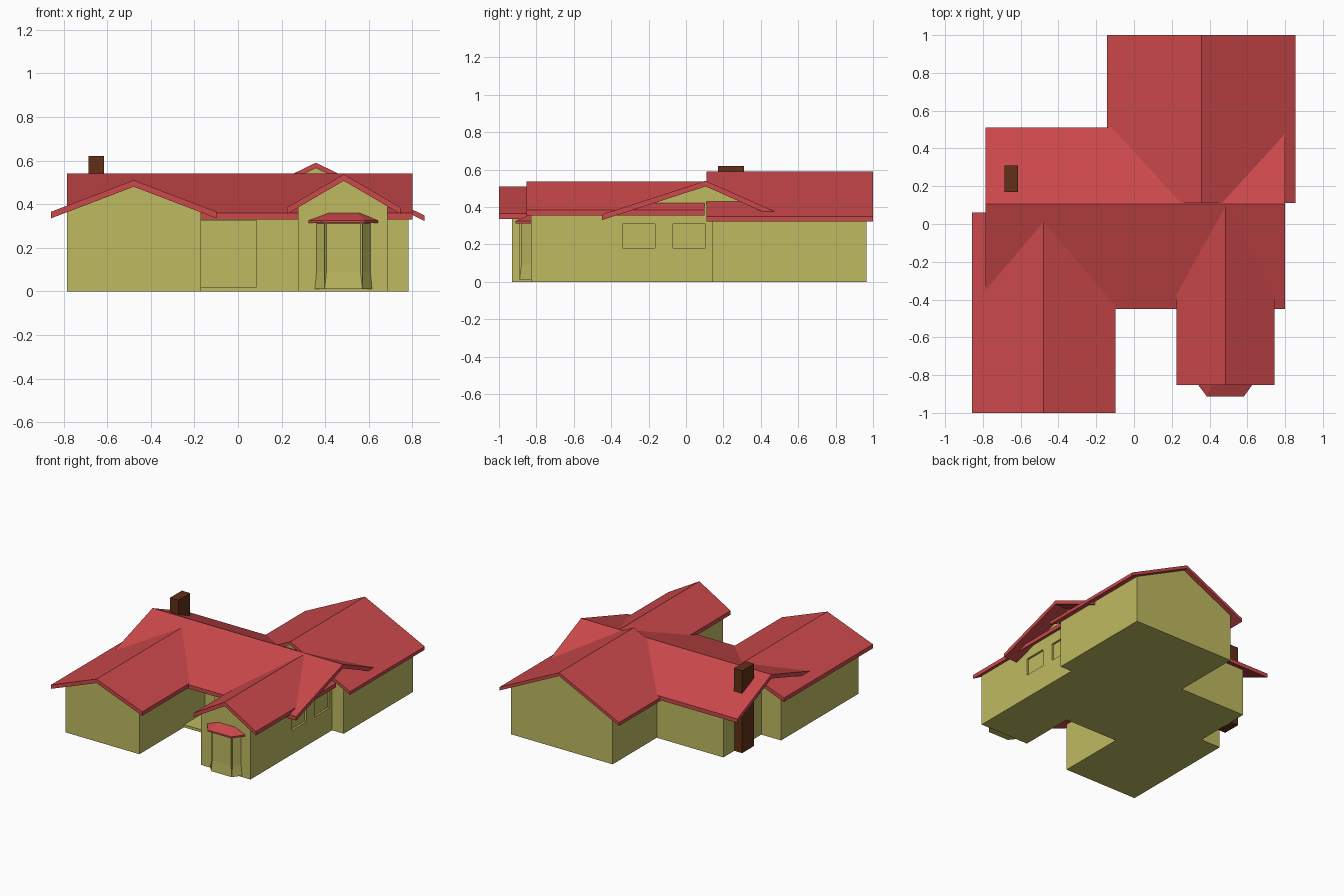
import bpy, bmesh
from mathutils import Vector

if "Cube" in bpy.data.objects:
    bpy.data.objects.remove(bpy.data.objects["Cube"])


def material(name, rgb):
    m = bpy.data.materials.new(name)
    m.diffuse_color = (*rgb, 1)
    m.use_nodes = True
    m.node_tree.nodes["Principled BSDF"].inputs["Base Color"].default_value = m.diffuse_color
    return m


RED = material("roof_red", (0.60, 0.065, 0.07))
YELLOW = material("wall_yellow", (0.52, 0.49, 0.12))
BROWN = material("chimney_brown", (0.12, 0.03, 0.008))


def finish(name, bm, mat):
    bmesh.ops.recalc_face_normals(bm, faces=bm.faces)
    me = bpy.data.meshes.new(name)
    bm.to_mesh(me)
    bm.free()
    ob = bpy.data.objects.new(name, me)
    bpy.context.collection.objects.link(ob)
    if mat:
        me.materials.append(mat)
    return ob


def extrude(name, profile, place, a, b, mat):
    """Extrude a 2D profile from a to b; place maps (u, v, w) to xyz."""
    bm = bmesh.new()
    f = bm.faces.new([bm.verts.new(place(u, v, a)) for u, v in profile])
    geo = bmesh.ops.extrude_face_region(bm, geom=[f])["geom"]
    move = Vector(place(0, 0, b)) - Vector(place(0, 0, a))
    bmesh.ops.translate(bm, vec=move, verts=[g for g in geo if isinstance(g, bmesh.types.BMVert)])
    return finish(name, bm, mat)


along_x = lambda u, v, w: (w, u, v)
along_y = lambda u, v, w: (u, w, v)
along_z = lambda u, v, w: (u, v, w)


def box(name, x, y, z, mat):
    return extrude(name, [(x[0], y[0]), (x[1], y[0]), (x[1], y[1]), (x[0], y[1])], along_z, *z, mat)


def gabled_part(name, place, ridge, eave0, eave1, roof_span, wall, wall_span, t=0.03):
    """Chevron roof slab plus pentagon wall block; ridge and eaves are (across, height)."""
    profile = [eave0, ridge, eave1] + [(u, z - t) for u, z in (eave1, ridge, eave0)]
    extrude(name + "_roof", profile, place, *roof_span, RED)

    def under(u):
        e = eave0 if u < ridge[0] else eave1
        return ridge[1] + (e[1] - ridge[1]) * (u - ridge[0]) / (e[0] - ridge[0]) - t * 0.8
    w0, w1 = wall
    body = [(w0, 0), (w1, 0), (w1, under(w1)), (ridge[0], under(ridge[0])), (w0, under(w0))]
    return extrude(name + "_walls", body, place, *wall_span, YELLOW)


# House wings
main = gabled_part("main_house", along_x, (0.105, 0.54), (-0.45, 0.36), (0.51, 0.36),
                   (-0.785, 0.80), (-0.40, 0.44), (-0.62, 0.685))
gabled_part("left_wing", along_y, (-0.478, 0.51), (-0.857, 0.365), (-0.098, 0.365),
            (-1.0, 0.06), (-0.785, -0.17), (-0.93, -0.01))
gabled_part("right_wing", along_y, (0.485, 0.537), (0.225, 0.385), (0.745, 0.385),
            (-0.852, 0.10), (0.275, 0.685), (-0.83, -0.40))
gabled_part("back_wing", along_y, (0.357, 0.59), (-0.142, 0.348), (0.855, 0.348),
            (0.11, 1.0), (-0.065, 0.782), (0.14, 0.965), 0.025)


def cut(target, cutter):
    cutter.hide_render = True
    cutter.hide_set(True)
    mod = target.modifiers.new("cut", "BOOLEAN")
    mod.operation = "DIFFERENCE"
    mod.solver = "EXACT"
    mod.object = cutter


# Recessed entrance porch and side windows
cut(main, box("porch_cutter", (-0.18, 0.085), (-0.6, -0.15), (0.02, 0.325), None))
for i, y in enumerate([(-0.34, -0.165), (-0.07, 0.105)]):
    cut(main, box(f"window_cutter_{i}", (0.67, 0.75), y, (0.18, 0.31), None))

# Bay window: angled walls, recessed panes
bay = extrude("bay_walls", [(0.345, -0.82), (0.397, -0.89), (0.57, -0.89), (0.622, -0.82)],
              along_z, 0.01, 0.32, YELLOW)
bm = bmesh.new()
bm.from_mesh(bay.data)
panes = [f for f in bm.faces if abs(f.normal.z) < 0.1 and f.normal.y < -0.1]
bmesh.ops.inset_individual(bm, faces=panes, thickness=0.012)
for f in panes:
    for v in f.verts:
        if v.co.z < 0.1:
            v.co.z = 0.09
    bmesh.ops.translate(bm, vec=-f.normal * 0.006, verts=f.verts)
bm.to_mesh(bay.data)
bm.free()

# Bay roof: hipped cap over a thin fascia
outline = [(0.32, -0.825), (0.385, -0.912), (0.583, -0.912), (0.645, -0.825)]
top = [(0.41, -0.825), (0.425, -0.835), (0.545, -0.835), (0.56, -0.825)]
bm = bmesh.new()
rings = [[bm.verts.new((x, y, z)) for x, y in pts]
         for pts, z in ((outline, 0.313), (outline, 0.325), (top, 0.36))]
for lo, hi in zip(rings, rings[1:]):
    for i in range(4):
        j = (i + 1) % 4
        bm.faces.new((lo[i], lo[j], hi[j], hi[i]))
bm.faces.new(rings[0])
bm.faces.new(rings[-1])
finish("bay_roof", bm, RED)

# Chimney against the left gable wall
box("chimney", (-0.685, -0.615), (0.17, 0.31), (0, 0.62), BROWN)
